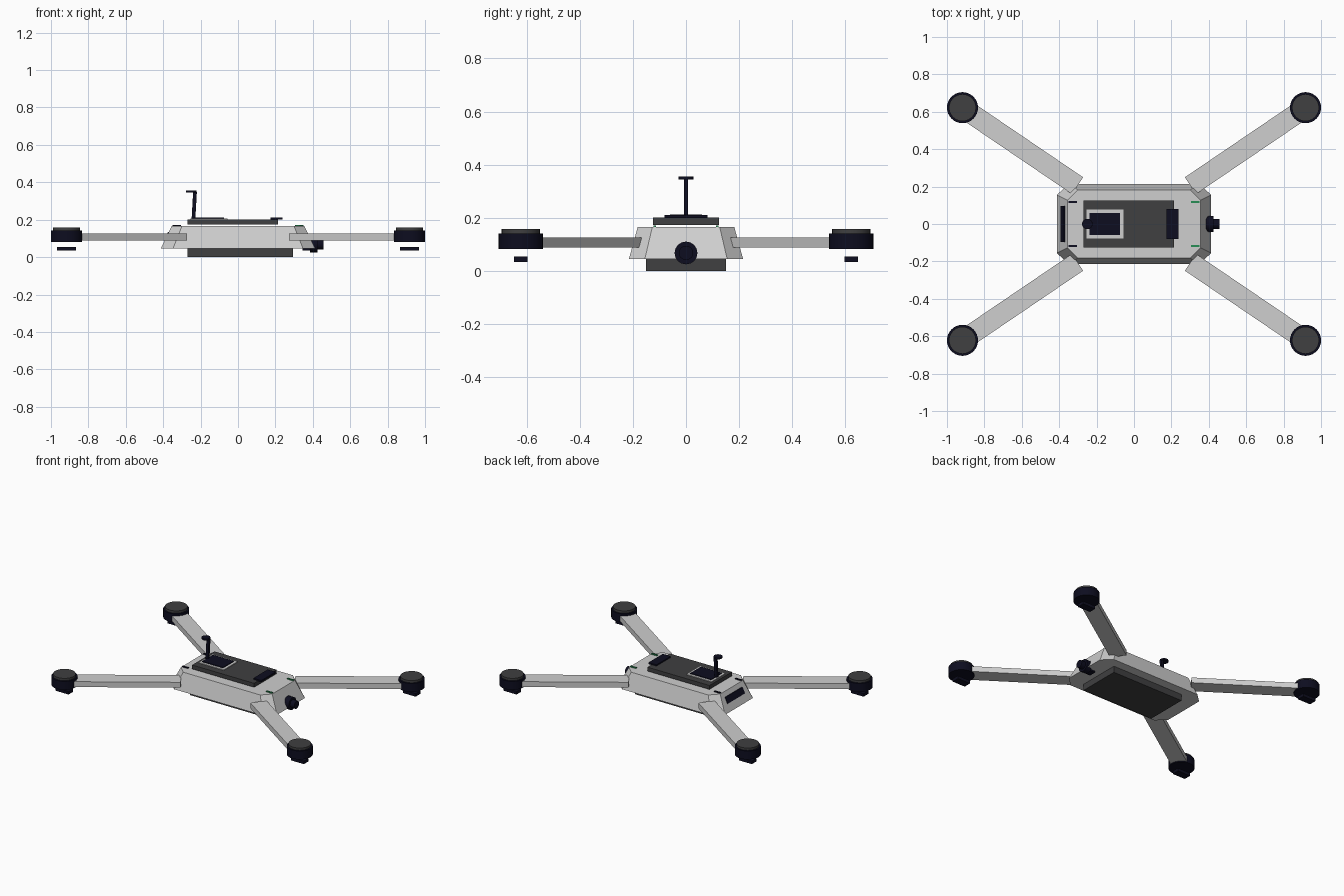
import bpy, bmesh, math
from mathutils import Vector

if "Cube" in bpy.data.objects:
    bpy.data.objects.remove(bpy.data.objects["Cube"])


def mat(name, rgb):
    m = bpy.data.materials.new(name)
    m.diffuse_color = (*rgb, 1)
    m.use_nodes = True
    m.node_tree.nodes["Principled BSDF"].inputs["Base Color"].default_value = m.diffuse_color
    return m


LIGHT = mat("light_grey", (0.62, 0.62, 0.62))
DARK = mat("dark_grey", (0.05, 0.05, 0.052))
BLACK = mat("navy_black", (0.004, 0.004, 0.014))
GREEN = mat("green", (0.02, 0.27, 0.09))


def finish(name, bm, material):
    bmesh.ops.recalc_face_normals(bm, faces=bm.faces)
    me = bpy.data.meshes.new(name)
    bm.to_mesh(me)
    bm.free()
    me.materials.append(material)
    ob = bpy.data.objects.new(name, me)
    bpy.context.collection.objects.link(ob)
    return ob


def loft(name, rings, material):
    """Skin equal-length rings of points and cap both ends."""
    bm = bmesh.new()
    vs = [[bm.verts.new(p) for p in r] for r in rings]
    n = len(rings[0])
    for a, b in zip(vs, vs[1:]):
        for i in range(n):
            j = (i + 1) % n
            bm.faces.new((a[i], a[j], b[j], b[i]))
    bm.faces.new(vs[0][::-1])
    bm.faces.new(vs[-1])
    return finish(name, bm, material)


def box(name, x, y, z, material):
    rings = [[(x[0], y[0], h), (x[1], y[0], h), (x[1], y[1], h), (x[0], y[1], h)] for h in z]
    return loft(name, rings, material)


def disc(name, c, r, z, material, n=32, axis='Z'):
    """Cylinder between two positions along its axis; c holds the other two coordinates."""
    def pt(a, h):
        u, v = c[0] + r * math.cos(a), c[1] + r * math.sin(a)
        return (u, v, h) if axis == 'Z' else (h, u, v)
    ob = loft(name, [[pt(i * math.tau / n, h) for i in range(n)] for h in z], material)
    bpy.context.view_layer.objects.active = ob
    ob.select_set(True)
    bpy.ops.object.shade_smooth_by_angle()
    ob.select_set(False)
    return ob


def octagon(x, y, cx, cy, z):
    return [(x, -y + cy, z), (x, y - cy, z), (x - cx, y, z), (-x + cx, y, z),
            (-x, y - cy, z), (-x, -y + cy, z), (-x + cx, -y, z), (x - cx, -y, z)]


# tapered hull with chamfered corners
loft("hull", [octagon(0.413, 0.215, 0.065, 0.06, 0.045),
              octagon(0.355, 0.182, 0.055, 0.055, 0.165)], LIGHT)
# battery below and raised deck above
box("battery", (-0.27, 0.293), (-0.15, 0.15), (0, 0.046), DARK)
box("deck", (-0.27, 0.213), (-0.125, 0.125), (0.174, 0.202), DARK)

# deck fittings
box("panel_frame", (-0.253, -0.057), (-0.077, 0.077), (0.2, 0.207), LIGHT)
box("panel", (-0.238, -0.075), (-0.06, 0.06), (0.2, 0.212), BLACK)
box("deck_bar", (0.175, 0.237), (-0.08, 0.08), (0.2, 0.211), BLACK)

# leaning antenna with a flat disc on top
loft("antenna_post", [[(x - 0.01, -0.008, z), (x + 0.01, -0.008, z), (x + 0.01, 0.008, z),
                       (x - 0.01, 0.008, z)] for x, z in ((-0.238, 0.205), (-0.23, 0.348))], BLACK)
disc("antenna_top", (-0.25, 0), 0.028, (0.345, 0.356), BLACK, 24)

# rear slot plate lying on the sloped end
loft("rear_slot", [[(x - 0.004, -0.096, z), (x + 0.01, -0.096, z), (x + 0.01, 0.096, z),
                    (x - 0.004, 0.096, z)] for x, z in ((-0.389, 0.095), (-0.37, 0.135))], BLACK)

# nose camera on its bracket
box("camera_bracket", (0.345, 0.42), (-0.025, 0.025), (0.034, 0.046), BLACK)
disc("camera_body", (0, 0.068), 0.043, (0.385, 0.425), BLACK, 16, 'X')
disc("camera_lens", (0, 0.068), 0.027, (0.42, 0.457), BLACK, 16, 'X')

# small lights, arms and motors repeated on the four corners
for sx, end in ((1, "front"), (-1, "rear")):
    for sy, side in ((1, "left"), (-1, "right")):
        tag = f"{end}_{side}"
        x = sorted((sx * 0.305, sx * 0.35))
        box("lamp_" + tag, x, (sy * 0.117 - 0.005, sy * 0.117 + 0.005), (0.163, 0.172),
            GREEN if sx > 0 else BLACK)
        m = Vector((sx * 0.917, sy * 0.622, 0))
        d = m.normalized()
        p = Vector((-d.y, d.x, 0)) * 0.054
        rings = []
        for q in (d * 0.365, m - d * 0.03):
            rings.append([q + p * s + Vector((0, 0, h)) for s, h in
                          ((-1, 0.089), (1, 0.089), (1, 0.127), (-1, 0.127))])
        loft("arm_" + tag, rings, LIGHT)
        disc("motor_" + tag, m, 0.083, (0.082, 0.142), BLACK)
        disc("motor_cap_" + tag, m, 0.072, (0.14, 0.158), DARK)
        box("motor_foot_" + tag, (m.x - 0.05, m.x + 0.05), (m.y - 0.026, m.y + 0.026),
            (0.034, 0.055), BLACK)
